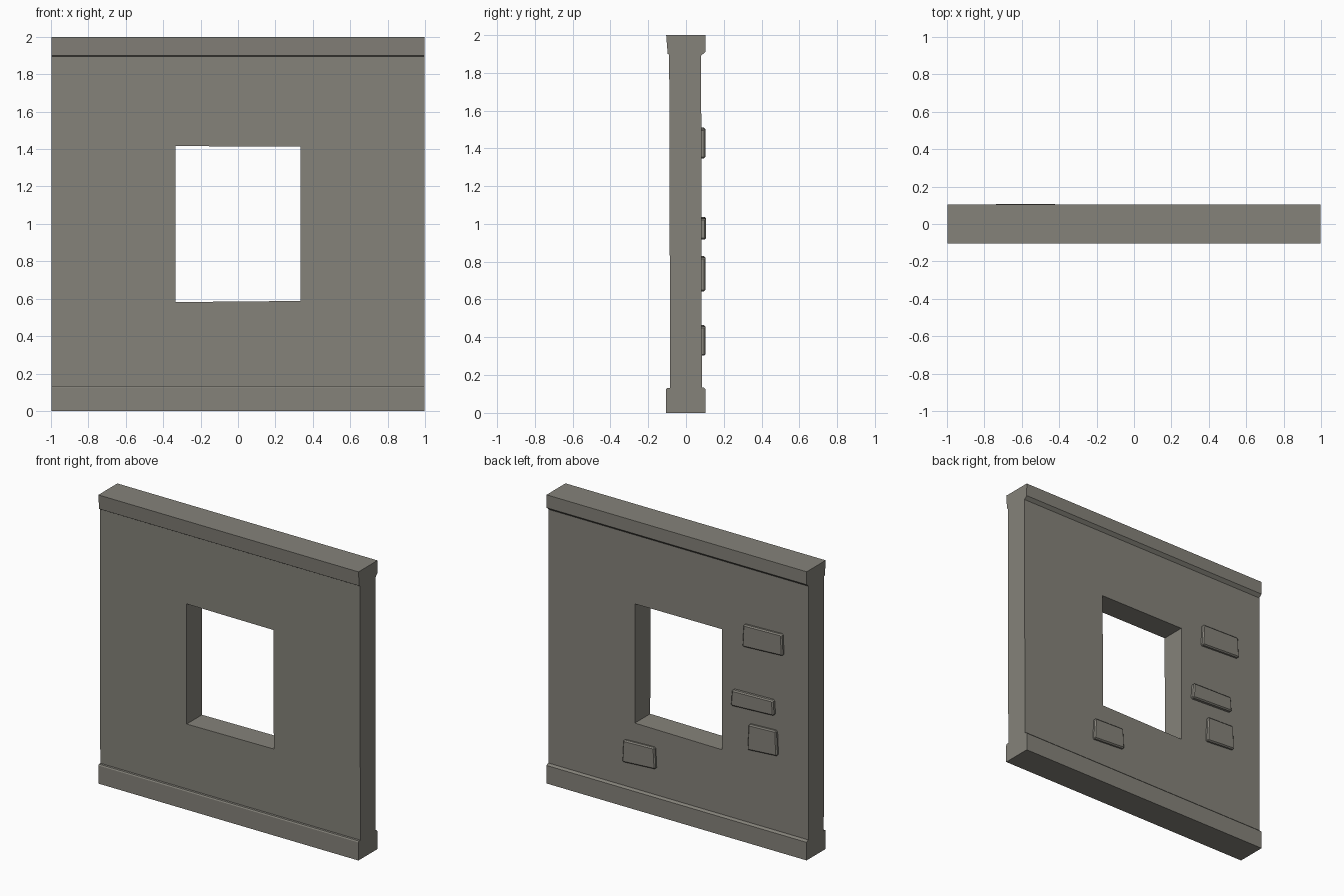
import bpy, bmesh
from mathutils import Vector

if "Cube" in bpy.data.objects:
    bpy.data.objects.remove(bpy.data.objects["Cube"])

# Dark warm stone
stone = bpy.data.materials.new("stone")
stone.diffuse_color = (0.235, 0.225, 0.195, 1)
stone.use_nodes = True
stone.node_tree.nodes["Principled BSDF"].inputs["Base Color"].default_value = stone.diffuse_color


def make_object(name, bm):
    bmesh.ops.recalc_face_normals(bm, faces=bm.faces)
    mesh = bpy.data.meshes.new(name)
    bm.to_mesh(mesh)
    bm.free()
    mesh.materials.append(stone)
    ob = bpy.data.objects.new(name, mesh)
    bpy.context.collection.objects.link(ob)
    return ob


def extrude_outline(name, points, vector):
    """Closed prism from a flat outline."""
    bm = bmesh.new()
    face = bm.faces.new([bm.verts.new(p) for p in points])
    res = bmesh.ops.extrude_face_region(bm, geom=[face], use_keep_orig=True)
    moved = [g for g in res["geom"] if isinstance(g, bmesh.types.BMVert)]
    bmesh.ops.translate(bm, verts=moved, vec=Vector(vector))
    return make_object(name, bm)


# Wall section (y, z): base skirting, thin panel and top coping in one outline
section = [(-0.105, 0), (0.103, 0), (0.103, 0.125), (0.095, 0.133), (0.084, 0.135),
           (0.08, 1.89), (0.102, 1.91), (0.103, 2), (-0.105, 2), (-0.097, 1.9),
           (-0.089, 1.895), (-0.084, 0.133), (-0.1, 0.133), (-0.105, 0.125)]
wall = extrude_outline("wall_panel", [(-0.997, y, z) for y, z in section], (1.994, 0, 0))

# Square window opening through the middle
opening = [(-0.334, 0.582), (0.334, 0.588), (0.334, 1.413), (-0.334, 1.416)]
cutter = extrude_outline("window_cutter", [(x, -0.3, z) for x, z in opening], (0, 0.6, 0))
cutter.hide_render = True
cut = wall.modifiers.new("window", "BOOLEAN")
cut.operation = "DIFFERENCE"
cut.solver = "EXACT"
cut.object = cutter
bpy.context.view_layer.objects.active = wall
bpy.ops.object.modifier_apply(modifier=cut.name)
bpy.data.objects.remove(cutter)

# Raised bricks on the back: x range, z range, outer y
bricks = [(-0.81, -0.50, 1.355, 1.51, 0.102),
          (-0.745, -0.415, 0.925, 1.037, 0.107),
          (-0.768, -0.54, 0.65, 0.83, 0.103),
          (0.165, 0.42, 0.31, 0.465, 0.103)]
for i, (x0, x1, z0, z1, y1) in enumerate(bricks):
    skew = 0.008
    outline = [(x0, z0 + skew), (x1, z0 - skew), (x1 - skew, z1 - skew), (x0 + skew, z1)]
    brick = extrude_outline(f"brick_{i + 1}", [(x, 0.07, z) for x, z in outline],
                            (0, y1 - 0.07, 0))
    # Worn chamfer around the exposed face
    chamfer = brick.modifiers.new("chamfer", "BEVEL")
    chamfer.width = 0.008
    chamfer.segments = 1
